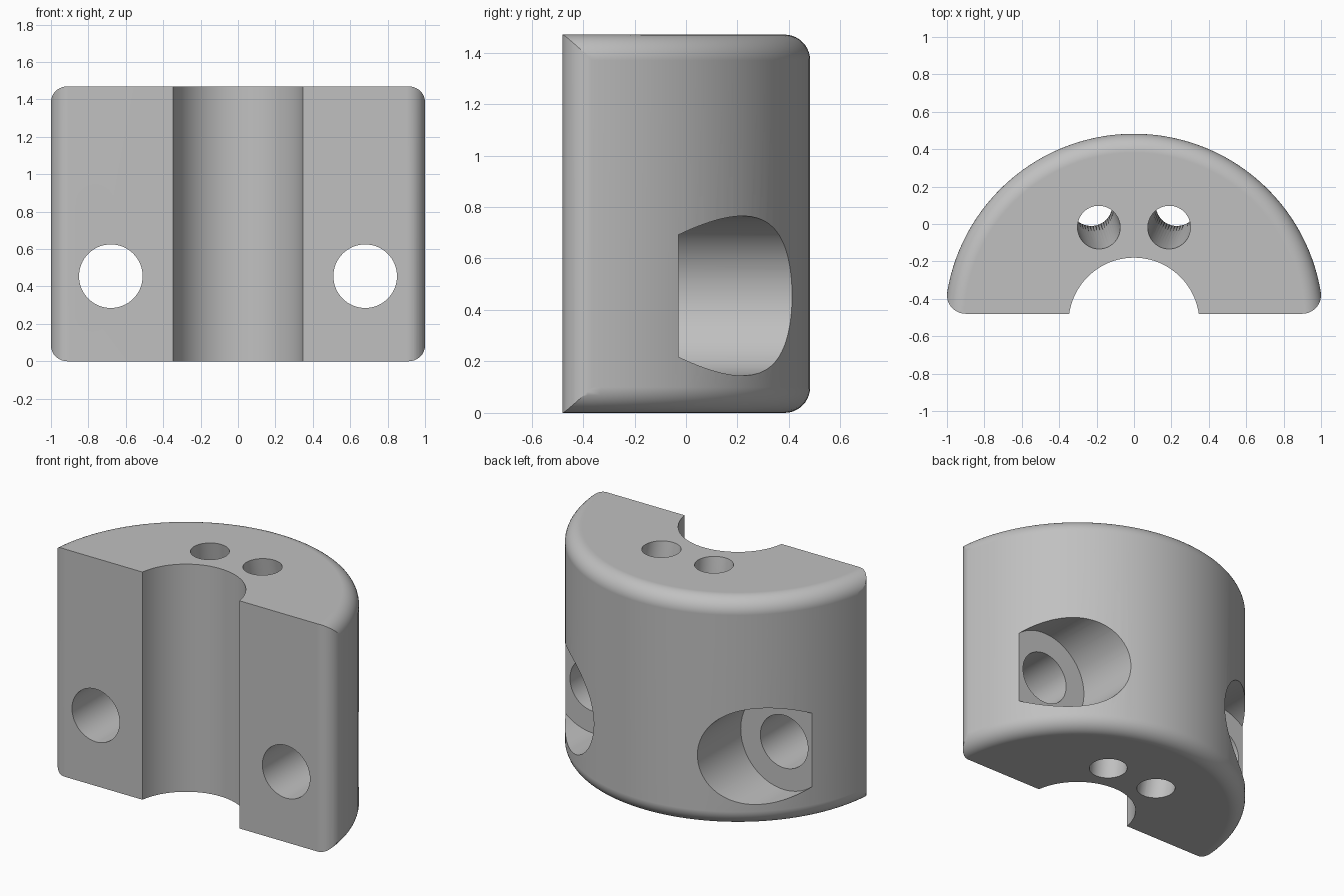
import bpy, bmesh
from math import sin, cos, pi, atan2, hypot
from mathutils import Vector, Matrix

default = bpy.data.objects.get("Cube")
if default:
    bpy.data.objects.remove(default, do_unlink=True)

HEIGHT, FRONT, AXIS_Y = 1.47, -0.48, -0.53
OUTER, BORE, FILLET = 1.0125, 0.35, 0.1
SCREW_X, SCREW_Z = 0.68, 0.455

grey = bpy.data.materials.new("plain_grey")
grey.use_nodes = True
colour = (0.53, 0.53, 0.53, 1)
grey.diffuse_color = colour
grey.node_tree.nodes["Principled BSDF"].inputs["Base Color"].default_value = colour


def finish(bm, name):
    bmesh.ops.recalc_face_normals(bm, faces=bm.faces)
    mesh = bpy.data.meshes.new(name)
    bm.to_mesh(mesh)
    bm.free()
    mesh.materials.append(grey)
    obj = bpy.data.objects.new(name, mesh)
    bpy.context.collection.objects.link(obj)
    return obj


def arc(cx, cy, r, a, b, n):
    return [(cx + r * cos(a + (b - a) * i / n), cy + r * sin(a + (b - a) * i / n))
            for i in range(n + 1)]


def rod(name, start, end, r, seg=64):
    """Round cutter between two points."""
    start, end = Vector(start), Vector(end)
    bm = bmesh.new()
    turn = (end - start).to_track_quat('Z', 'Y').to_matrix().to_4x4()
    bmesh.ops.create_cone(bm, cap_ends=True, segments=seg, radius1=r, radius2=r,
                          depth=(end - start).length,
                          matrix=Matrix.Translation((start + end) / 2) @ turn)
    return finish(bm, name)


def cut(target, tool, operation='DIFFERENCE'):
    mod = target.modifiers.new("cut", 'BOOLEAN')
    mod.operation, mod.solver, mod.object = operation, 'EXACT', tool
    bpy.context.view_layer.objects.active = target
    bpy.ops.object.modifier_apply(modifier=mod.name)
    bpy.data.objects.remove(tool, do_unlink=True)


# Rounded drum, lathed around the bore axis
side = (arc(OUTER - FILLET, FILLET, FILLET, -pi / 2, 0, 10)
        + arc(OUTER - FILLET, HEIGHT - FILLET, FILLET, 0, pi / 2, 10))
bm = bmesh.new()
seg = 128
rings = [[bm.verts.new((r * cos(2 * pi * i / seg), AXIS_Y + r * sin(2 * pi * i / seg), z))
          for i in range(seg)] for r, z in side]
for low, high in zip(rings, rings[1:]):
    for i in range(seg):
        j = (i + 1) % seg
        bm.faces.new((low[i], low[j], high[j], high[i]))
bm.faces.new(rings[0])
bm.faces.new(rings[-1])
body = finish(bm, "clamp_half")

# Flat front with rounded vertical corners
cy = FRONT + FILLET
cx = ((OUTER - FILLET) ** 2 - (cy - AXIS_Y) ** 2) ** 0.5
tangent = atan2(cy - AXIS_Y, cx)
half = arc(cx, cy, FILLET, -pi / 2, tangent, 12)
half += [(1.4 * cos(tangent), AXIS_Y + 1.4 * sin(tangent)), (1.4, 1)]
outline = half + [(-x, y) for x, y in reversed(half)]
bm = bmesh.new()
face = bm.faces.new([bm.verts.new((x, y, -0.2)) for x, y in outline])
new = bmesh.ops.extrude_face_region(bm, geom=[face])["geom"]
bmesh.ops.translate(bm, vec=(0, 0, HEIGHT + 0.4),
                    verts=[v for v in new if isinstance(v, bmesh.types.BMVert)])
cut(body, finish(bm, "front_trim"), 'INTERSECT')

# Central bore
cut(body, rod("bore", (0, AXIS_Y, -0.2), (0, AXIS_Y, HEIGHT + 0.2), BORE, 96))

for s in (-1, 1):
    # Screw hole with counterbore opening at the back
    x = s * SCREW_X
    cut(body, rod("screw_hole", (x, -0.8, SCREW_Z), (x, 0.9, SCREW_Z), 0.17))
    cut(body, rod("counterbore", (x, -0.03, SCREW_Z), (x, 0.9, SCREW_Z), 0.31, 96))

    # Tie channel: two slanted bores meeting outward at mid height
    end, middle = Vector((s * 0.188, -0.018, 0)), Vector((s * 0.23, 0.105, HEIGHT / 2))
    for z in (0, HEIGHT):
        mouth = Vector((end.x, end.y, z))
        step = mouth - middle
        cut(body, rod("tie_channel", middle - step * 0.02, mouth + step * 0.2, 0.114, 48))

# Smooth shading with crisp edges
bpy.ops.object.select_all(action='DESELECT')
body.select_set(True)
bpy.context.view_layer.objects.active = body
bpy.ops.object.shade_smooth_by_angle(angle=pi / 7)
weighted = body.modifiers.new("weighted_normals", 'WEIGHTED_NORMAL')
weighted.keep_sharp = True
